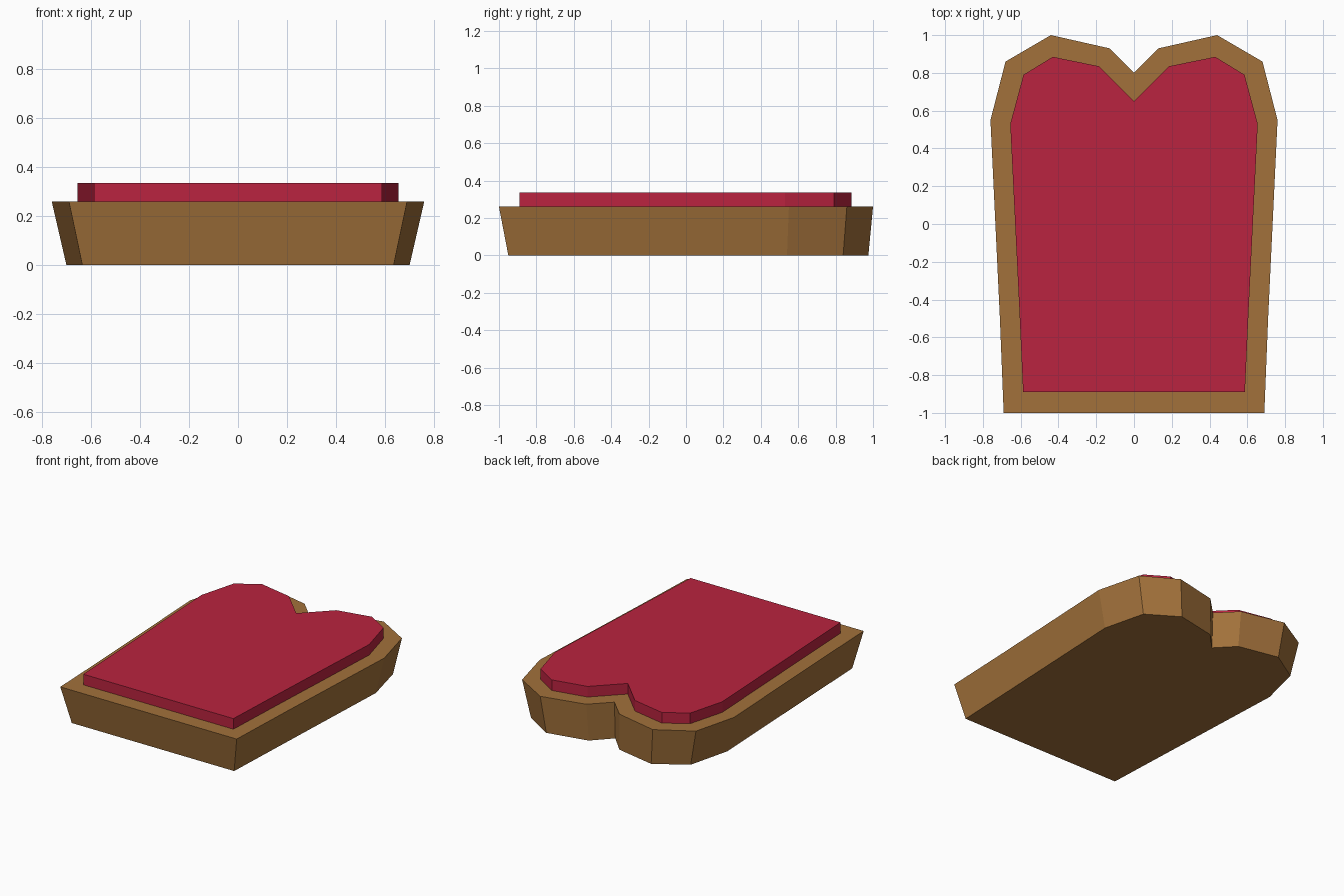
import bpy, bmesh

if "Cube" in bpy.data.objects:
    bpy.data.objects.remove(bpy.data.objects["Cube"])


def material(name, rgb):
    m = bpy.data.materials.new(name)
    m.diffuse_color = (*rgb, 1)
    m.use_nodes = True
    m.node_tree.nodes["Principled BSDF"].inputs["Base Color"].default_value = m.diffuse_color
    return m


def outline(half):
    # Mirror the right half (front corner to centre notch) to a closed loop
    return half + [(-x, y) for x, y in reversed(half[:-1])]


def loft(name, low, z0, high, z1, mat):
    # Solid between two matching outlines at two heights
    bm = bmesh.new()
    a = [bm.verts.new((x, y, z0)) for x, y in outline(low)]
    b = [bm.verts.new((x, y, z1)) for x, y in outline(high)]
    n = len(a)
    for i in range(n):
        j = (i + 1) % n
        bm.faces.new((a[i], a[j], b[j], b[i]))
    bm.faces.new(a[::-1])
    bm.faces.new(b)
    bmesh.ops.recalc_face_normals(bm, faces=bm.faces[:])
    me = bpy.data.meshes.new(name)
    bm.to_mesh(me)
    bm.free()
    me.materials.append(mat)
    ob = bpy.data.objects.new(name, me)
    bpy.context.collection.objects.link(ob)
    return ob


crust = material("brown crust", (0.36, 0.165, 0.043))
jam = material("red jam", (0.49, 0.017, 0.05))

# Bread slice, flaring outward towards the top
bread_low = [(0.635, -0.95), (0.655, -0.48), (0.70, 0.54), (0.625, 0.84),
             (0.41, 0.975), (0.12, 0.915), (0, 0.79)]
bread_high = [(0.69, -1.0), (0.71, -0.5), (0.76, 0.55), (0.68, 0.86),
              (0.44, 1.0), (0.13, 0.93), (0, 0.80)]
loft("bread_slice", bread_low, 0, bread_high, 0.26, crust)

# Spread layer with straight walls
spread = [(0.587, -0.89), (0.607, -0.45), (0.655, 0.53), (0.585, 0.79),
          (0.43, 0.885), (0.185, 0.835), (0, 0.65)]
loft("jam_layer", spread, 0.255, spread, 0.335, jam)
